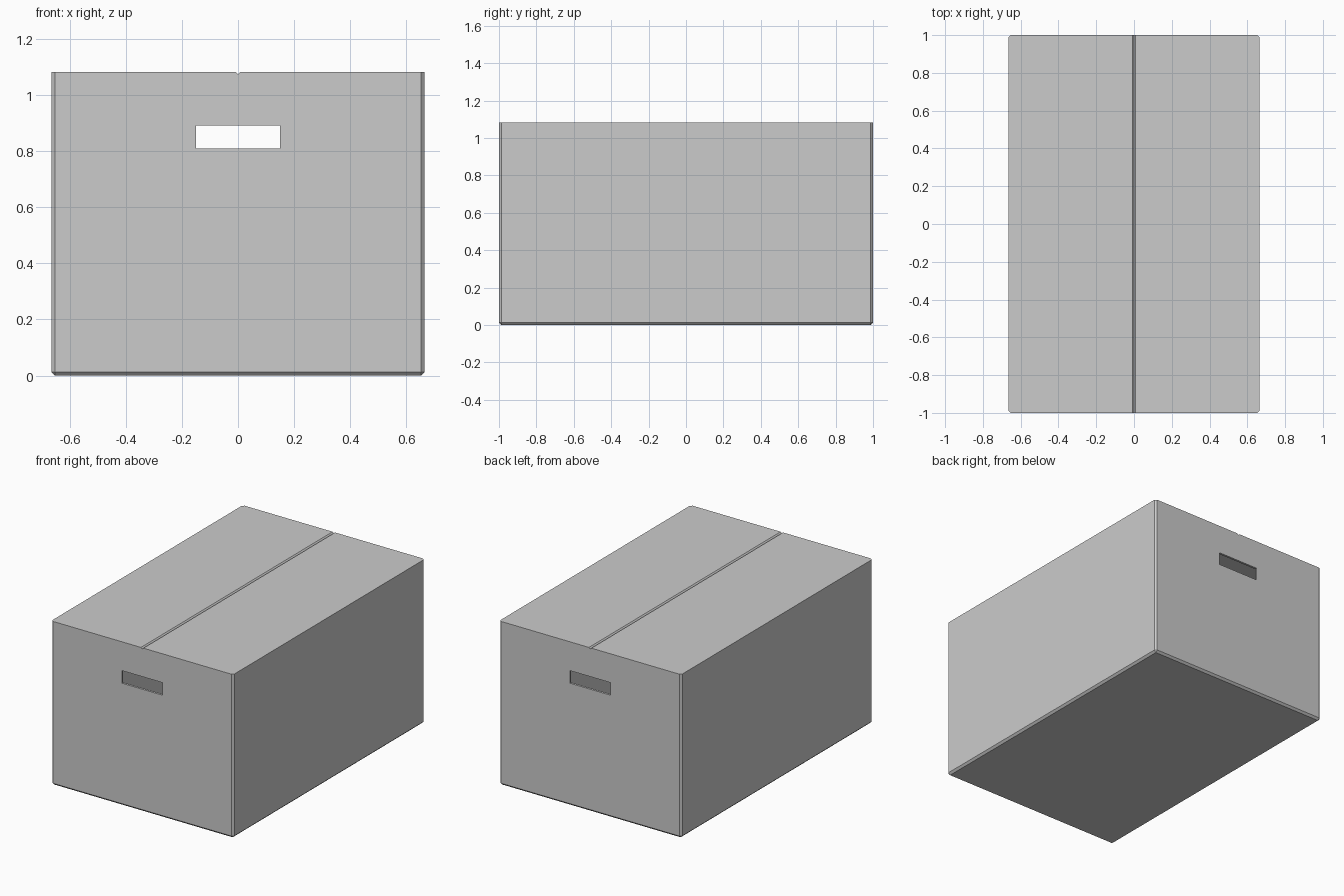
import bpy, bmesh

if "Cube" in bpy.data.objects:
    bpy.data.objects.remove(bpy.data.objects["Cube"])

W, D, H = 0.665, 1.0, 1.082    # half width, half depth, height
T, C = 0.014, 0.013            # board thickness, edge chamfer
RIM = H - T


def make_object(name, bm):
    bmesh.ops.recalc_face_normals(bm, faces=bm.faces)
    mesh = bpy.data.meshes.new(name)
    bm.to_mesh(mesh)
    bm.free()
    obj = bpy.data.objects.new(name, mesh)
    bpy.context.collection.objects.link(obj)
    return obj


def make_block(size, centre):
    bm = bmesh.new()
    bmesh.ops.create_cube(bm, size=1)
    for v in bm.verts:
        v.co = [v.co[i] * size[i] + centre[i] for i in range(3)]
    return bm


# Box body: chamfered walls and floor, open at the top
bm = make_block((2 * W, 2 * D, RIM), (0, 0, RIM / 2))
edges = [e for e in bm.edges if min(v.co.z for v in e.verts) < 0.01]
bmesh.ops.bevel(bm, geom=edges, offset=C, segments=1, affect='EDGES')
bm.normal_update()
bmesh.ops.delete(bm, geom=[f for f in bm.faces if f.normal.z > 0.9],
                 context='FACES_ONLY')
body = make_object("box_body", bm)
shell = body.modifiers.new("board_thickness", 'SOLIDIFY')
shell.thickness, shell.offset = T, -1
shell.use_even_offset = True

# Hand holes through the front and back walls
cutter = make_object("hand_hole_cutter", make_block((0.298, 3, 0.083), (0, 0, 0.85)))
cutter.hide_render = True
cutter.hide_set(True)
cut = body.modifiers.new("hand_holes", 'BOOLEAN')
cut.object, cut.operation, cut.solver = cutter, 'DIFFERENCE', 'EXACT'

# Top flaps, meeting in a shallow V groove along the middle
for side, name in ((-1, "left_top_flap"), (1, "right_top_flap")):
    bm = bmesh.new()
    outline = [(0, -D), (W - C, -D), (W, -D + C), (W, D - C), (W - C, D), (0, D)]
    base = bm.faces.new([bm.verts.new((side * x, y, RIM)) for x, y in outline])
    top = bmesh.ops.extrude_face_region(bm, geom=[base], use_keep_orig=True)
    for v in top["geom"]:
        if isinstance(v, bmesh.types.BMVert):
            v.co.z = H
    seam = [e for e in bm.edges
            if all(abs(v.co.x) < 1e-5 and v.co.z > H - 1e-4 for v in e.verts)]
    bmesh.ops.recalc_face_normals(bm, faces=bm.faces)
    bmesh.ops.bevel(bm, geom=seam, offset=0.009, segments=1, affect='EDGES')
    make_object(name, bm)
